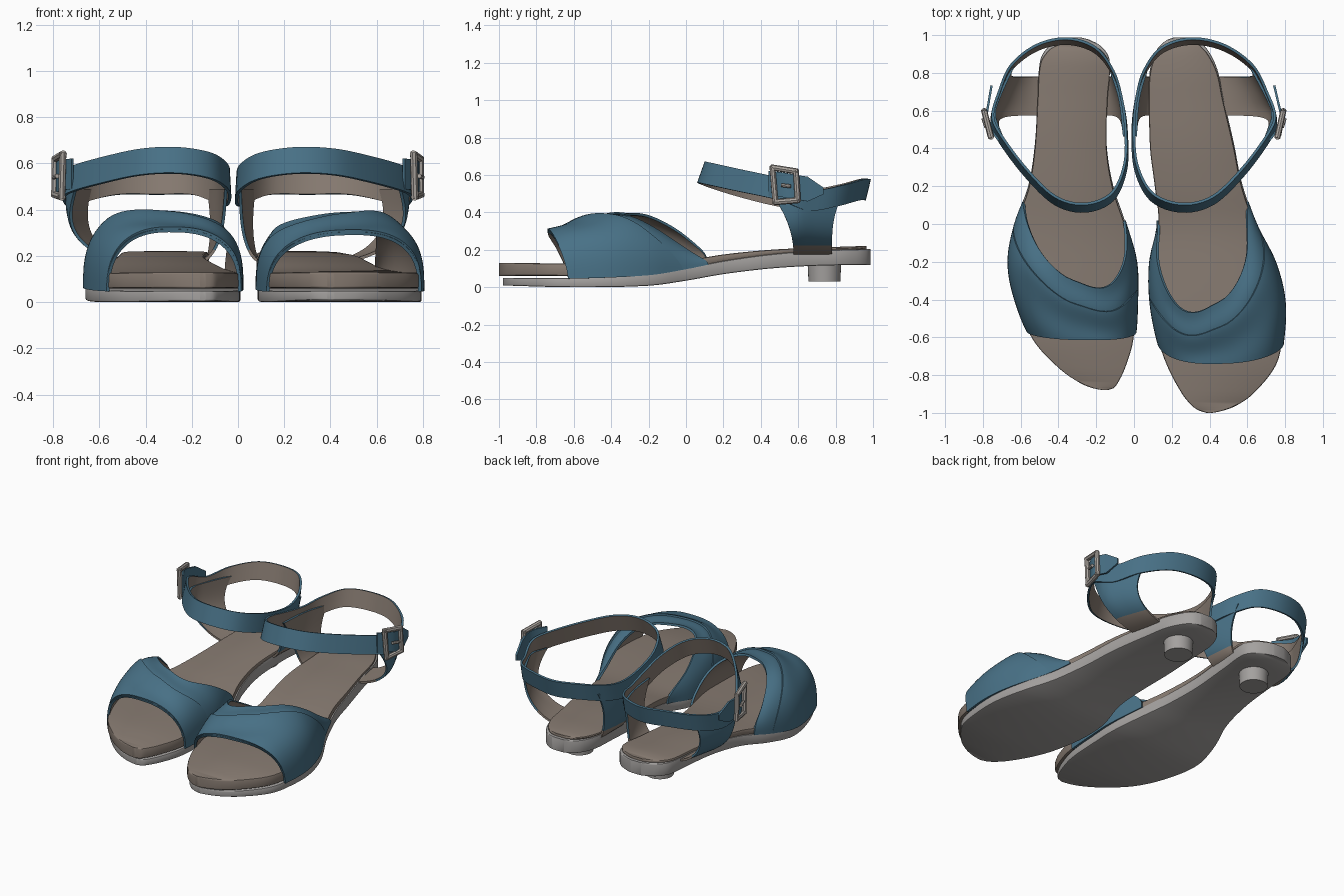
import bpy, bmesh, math
from mathutils import Vector, Matrix

if "Cube" in bpy.data.objects:
    bpy.data.objects.remove(bpy.data.objects["Cube"])


def material(name, rgb):
    m = bpy.data.materials.new(name)
    m.diffuse_color = (*rgb, 1)
    m.use_nodes = True
    m.node_tree.nodes["Principled BSDF"].inputs["Base Color"].default_value = m.diffuse_color
    return m


BLUE = material("blue leather", (0.065, 0.165, 0.24))
BROWN = material("taupe lining", (0.245, 0.2, 0.168))
GREY = material("grey sole", (0.37, 0.355, 0.345))
METAL = material("buckle metal", (0.42, 0.385, 0.355))


def key(table, t, k=1):
    """Smooth interpolation of column k of a table sorted on column 0."""
    t = min(max(t, table[0][0]), table[-1][0])
    i = 0
    while i < len(table) - 2 and t > table[i + 1][0]:
        i += 1

    def slope(j):
        a, b = table[max(j - 1, 0)], table[min(j + 1, len(table) - 1)]
        return (b[k] - a[k]) / (b[0] - a[0])
    p, q = table[i], table[i + 1]
    d = q[0] - p[0]
    s = (t - p[0]) / d
    return ((2*s**3 - 3*s*s + 1) * p[k] + (s**3 - 2*s*s + s) * d * slope(i)
            + (3*s*s - 2*s**3) * q[k] + (s**3 - s*s) * d * slope(i + 1))


def finish(name, bm, mats, thick=0, angle=40):
    me = bpy.data.meshes.new(name)
    bm.to_mesh(me)
    bm.free()
    for m in mats:
        me.materials.append(m)
    ob = bpy.data.objects.new(name, me)
    bpy.context.collection.objects.link(ob)
    bpy.ops.object.select_all(action='DESELECT')
    ob.select_set(True)
    bpy.context.view_layer.objects.active = ob
    if thick:
        mod = ob.modifiers.new("thickness", 'SOLIDIFY')
        mod.thickness = thick
        mod.offset = -1
        mod.material_offset = 1
        bpy.ops.object.modifier_apply(modifier=mod.name)
    bpy.ops.object.shade_smooth_by_angle(angle=math.radians(angle))
    return ob


def surface(name, rows, mats, wrap_rows=False, wrap_cols=False, center=None, thick=0, rule=None):
    """Skin over rows of points; open skins face away from center, tubes are capped."""
    bm = bmesh.new()
    v = [[bm.verts.new(p) for p in row] for row in rows]
    nr, nc = len(v), len(v[0])
    for i in range(nr if wrap_rows else nr - 1):
        for j in range(nc if wrap_cols else nc - 1):
            a, b = (i + 1) % nr, (j + 1) % nc
            bm.faces.new((v[i][j], v[a][j], v[a][b], v[i][b]))
    if wrap_cols:
        bm.faces.new(v[0])
        bm.faces.new(v[-1])
        bmesh.ops.recalc_face_normals(bm, faces=bm.faces)
    bm.normal_update()
    if center is not None:
        if sum(f.normal.dot(f.calc_center_median() - center) for f in bm.faces) < 0:
            bmesh.ops.reverse_faces(bm, faces=bm.faces)
            bm.normal_update()
    if rule:
        for f in bm.faces:
            f.material_index = rule(f)
    return finish(name, bm, mats, thick)


# Footbed outlines: y, left edge, right edge
OUT_R = [(-1.0, .385, .415), (-.99, .35, .465), (-.965, .31, .535), (-.9, .255, .63), (-.75, .175, .75),
         (-.6, .125, .785), (-.4, .09, .79), (-.2, .09, .74), (0, .13, .64), (.2, .11, .57), (.4, .085, .53),
         (.66, .08, .47), (.8, .085, .44), (.9, .12, .39), (.95, .17, .34), (.965, .21, .30)]
OUT_L = [(-.88, -.165, -.14), (-.87, -.215, -.11), (-.845, -.28, -.088), (-.77, -.39, -.05), (-.62, -.53, -.005),
         (-.4, -.625, .01), (-.2, -.66, .005), (0, -.625, -.05), (.18, -.56, -.11), (.4, -.525, -.145),
         (.66, -.51, -.14), (.85, -.495, -.13), (.92, -.45, -.175), (.955, -.39, -.24), (.965, -.36, -.28)]
# Height profiles along y: sole bottom, sole top, footbed top
LEVEL = [(-1, .01, .048, .13), (-.6, 0, .05, .127), (-.2, .008, .068, .127), (0, .035, .10, .143),
         (.2, .07, .14, .175), (.45, .10, .175, .2), (.7, .115, .195, .212), (1, .12, .205, .222)]
ARCH = [(-.78, .24), (-.6, .305), (-.45, .34), (-.3, .34), (-.15, .275), (0, .16), (.12, .06)]
# Ankle strap centre line
RING = [(.30, .975, .52), (.14, .925, .52), (.045, .80, .49), (.005, .66, .47), (-.01, .50, .49),
        (.005, .30, .54), (.09, .14, .59), (.25, .08, .615), (.42, .12, .608), (.58, .27, .575),
        (.72, .46, .535), (.755, .56, .505), (.715, .68, .465), (.635, .83, .49), (.48, .94, .52)]
SIDE_OUT = [(.46, .705), (.58, .742), (.68, .705), (.84, .62)]
SIDE_IN = [(.46, .002), (.66, .017), (.82, .06)]


def slab(name, out, dy, zb, zt, e, mats):
    """Bevelled plate that follows a footbed outline."""
    rows = []
    y0, y1 = out[0][0], out[-1][0]
    for i in range(65):
        y = (y0 + y1) / 2 - (y1 - y0) / 2 * math.cos(math.pi * i / 64)
        l, r, Y = key(out, y, 1), key(out, y, 2), y + dy
        b, t = zb(Y), zt(Y)
        e = min(e, (r - l) / 3)
        sec = [(l+e, b), (r-e, b), (r-e*.3, b+e*.3), (r, b+e), (r, t-e), (r-e*.3, t-e*.3),
               (r-e, t), (l+e, t), (l+e*.3, t-e*.3), (l, t-e), (l, b+e), (l+e*.3, b+e*.3)]
        rows.append([Vector((x, Y, z)) for x, z in sec])
    surface(name, rows, mats, wrap_cols=True)


def loop(points, n=6):
    """Closed smooth curve through points."""
    res, m = [], len(points)
    for i in range(m):
        p = [Vector(points[(i + k) % m]) for k in (-1, 0, 1, 2)]
        for s in (k / n for k in range(n)):
            res.append(.5 * (2*p[1] + (p[2]-p[0])*s + (2*p[0]-5*p[1]+4*p[2]-p[3])*s*s
                             + (3*p[1]-p[0]-3*p[2]+p[3])*s**3))
    return res


def bar(bm, p, q, r):
    d = q - p
    mat = Matrix.Translation((p + q) / 2) @ d.to_track_quat('Z', 'Y').to_matrix().to_4x4()
    bmesh.ops.create_cone(bm, cap_ends=True, segments=8, radius1=r, radius2=r, depth=d.length + r, matrix=mat)


def sandal(tag, out, side, dy, front, bow, dip, peg_x):
    def place(p):
        """Ankle parts are drawn for the right sandal and mirrored for the left."""
        x, y, z = p
        return Vector((x, y, z)) if side > 0 else Vector((-(.94*x + .045) + .05*(.5 - y), y, z))

    # Sole, footbed and heel peg
    slab(tag + "_sole", out, .022, lambda y: key(LEVEL, y, 1), lambda y: key(LEVEL, y, 2), .008, [GREY])
    slab(tag + "_footbed", out, 0, lambda y: key(LEVEL, y, 2) + .016 * min(1, max(0, -y - .2) * 2) - .003,
         lambda y: key(LEVEL, y, 3), .014, [BROWN])
    bm = bmesh.new()
    bmesh.ops.create_cone(bm, cap_ends=True, segments=32, radius1=.085, radius2=.09, depth=.1,
                          matrix=Matrix.Translation((peg_x, .74, .08)))
    finish(tag + "_heel_peg", bm, [GREY])

    # Toe band with an overlapping fold
    def band(name, v1, lift):
        rows = []
        for i in range(49):
            u = i / 48
            c, s = math.cos(math.pi * u), math.sin(math.pi * u)
            yf = front - bow * s * (.8 + .4 * u)
            end = .12 - .1 * u
            yb = dip + (end - dip) * abs(math.cos(math.pi * u**1.35))**2.1
            row = []
            for j in range(17):
                v = j / 16 * v1(u)
                y = yf + (yb - yf) * v
                l, r = key(out, y, 1) - .01 - lift * s, key(out, y, 2) + .012 + lift * s
                x = (l + r) / 2 + side * (r - l) / 2 * math.copysign(abs(c)**.8, c)
                z = key(LEVEL, y, 2) - .004 + key(ARCH, y - dy * .8) * max(s, 0)**.75
                z += s * (lift + .007 * math.sin(9 * v + 5 * u))
                row.append(Vector((x, y, z)))
            rows.append(row)
        mid = Vector(((out[6][1] + out[6][2]) / 2, -.3, .05))
        surface(name, rows, [BLUE, BROWN], center=mid, thick=.014)
    band(tag + "_toe_band", lambda u: 1, 0)
    band(tag + "_toe_band_fold", lambda u: .82 - .45 * u, .01)

    # Ankle strap ring, tilted so its top edge sits further back
    mid = place((.37, .53, .5))
    rows = []
    for p in loop(RING):
        p = place(p)
        o = p - mid
        o.z = 0
        o.normalize()
        rows.append([p + Vector((0, .3 * h, h)) - o * h * .06 for h in (-.056, -.02, .02, .056)])
    surface(tag + "_ankle_strap", rows, [BLUE, BROWN], wrap_rows=True, center=mid, thick=.014)

    # Side tabs joining footbed and strap
    for label, table, outer in (("outer", SIDE_OUT, True), ("inner", SIDE_IN, False)):
        rows = []
        for i in range(19):
            s = i / 18
            ya, yb = .575 - .11 * s**2.5, .78 + .06 * s**4
            row = []
            for j in range(9):
                y = ya + (yb - ya) * j / 8
                top = place((key(table, y), y, 0)).x
                edge = key(out, y, 2 if (side > 0) == outer else 1)
                x = edge + (top - edge) * (1 - (1 - s)**3)
                row.append(Vector((x, y, .175 + .315 * s**1.25)))
            rows.append(row)
        surface(tag + "_" + label + "_tab", rows, [BLUE, BROWN], center=mid, thick=.013,
                rule=lambda f: 1 if f.calc_center_median().z < .225 else 0)

    # Loose strap end with a tapered tip
    tail = [(.44, .722, .555), (.5, .765, .55), (.56, .785, .54), (.65, .768, .525), (.735, .748, .515)]
    rows = []
    for i in range(15):
        y = .44 + .295 * i / 14
        w = .066 if i < 11 else .066 - .012 * (i - 10)
        p = (key(tail, y, 1), y, key(tail, y, 2))
        rows.append([place(p) + Vector((0, 0, h)) for h in (-w, 0, w)])
    surface(tag + "_strap_end", rows, [BLUE, BLUE], center=mid, thick=.012)

    # Buckle frame and prong
    bm = bmesh.new()
    c = [place(p) for p in ((.76, .462, .64), (.788, .588, .62), (.79, .598, .465), (.765, .478, .455))]
    for k in range(4):
        bar(bm, c[k], c[(k + 1) % 4], .016)
    bar(bm, place((.785, .515, .545)), place((.797, .555, .54)), .01)
    finish(tag + "_buckle", bm, [METAL])


sandal("right", OUT_R, 1, 0, -.63, .11, -.47, .27)
sandal("left", OUT_L, -1, .12, -.57, .045, -.34, -.325)
